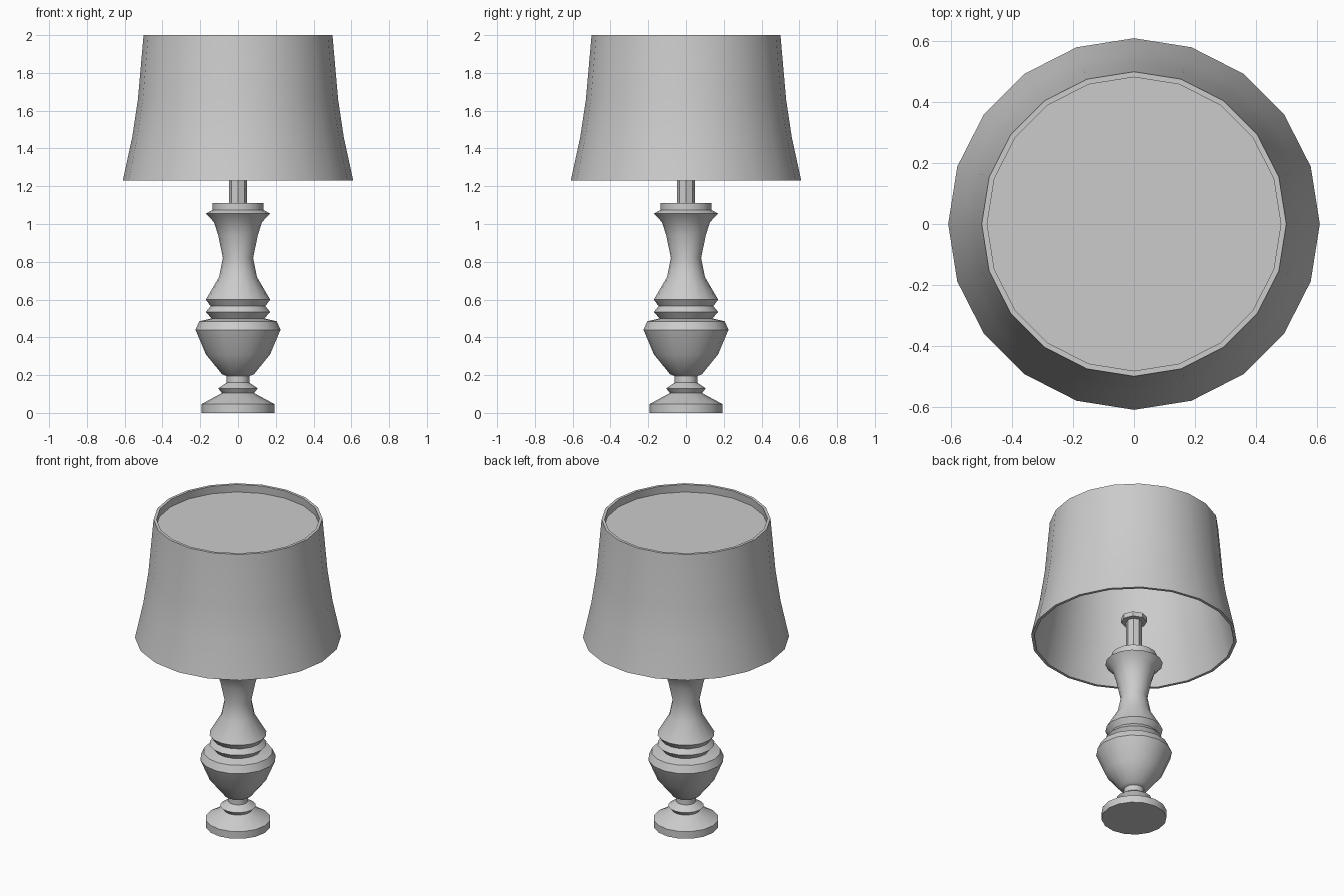
import bpy
import math

cube = bpy.data.objects.get("Cube")
if cube:
    bpy.data.objects.remove(cube, do_unlink=True)

GREY = (0.6, 0.6, 0.6, 1.0)
grey = bpy.data.materials.new("plain grey")
grey.use_nodes = True
grey.diffuse_color = GREY
for node in grey.node_tree.nodes:
    if node.type == 'BSDF_PRINCIPLED':
        node.inputs["Base Color"].default_value = GREY


def lathe(name, profile, sides, closed=False):
    """Turn a (radius, height) profile around z; open ends get flat caps."""
    verts, faces = [], []
    for r, z in profile:
        for i in range(sides):
            a = math.tau * i / sides
            verts.append((r * math.cos(a), r * math.sin(a), z))
    rows = len(profile)
    for j in range(rows if closed else rows - 1):
        low, high = j * sides, (j + 1) % rows * sides
        for i in range(sides):
            k = (i + 1) % sides
            faces.append((low + i, low + k, high + k, high + i))
    if not closed:
        faces.append(tuple(reversed(range(sides))))
        faces.append(tuple(range((rows - 1) * sides, rows * sides)))
    mesh = bpy.data.meshes.new(name)
    mesh.from_pydata(verts, [], faces)
    mesh.materials.append(grey)
    obj = bpy.data.objects.new(name, mesh)
    bpy.context.collection.objects.link(obj)
    bpy.ops.object.select_all(action='DESELECT')
    obj.select_set(True)
    bpy.context.view_layer.objects.active = obj
    bpy.ops.object.shade_smooth_by_angle(angle=math.radians(35))
    return obj


# Turned stand: foot, small ring, bowl, double ring, waisted column, collar
lathe("turned_stand", [
    (0.193, 0), (0.193, 0.047), (0.085, 0.105), (0.105, 0.13),
    (0.06, 0.16), (0.06, 0.195), (0.085, 0.205), (0.17, 0.31),
    (0.225, 0.44), (0.205, 0.485), (0.14, 0.5), (0.17, 0.535),
    (0.145, 0.565), (0.17, 0.6), (0.10, 0.72), (0.08, 0.82),
    (0.105, 0.94), (0.127, 1.01), (0.17, 1.055), (0.135, 1.075),
    (0.135, 1.11)], 16)

# Rod and the small holder on top of it
lathe("rod", [(0.047, 1.10), (0.047, 1.35)], 8)
lathe("bulb_holder", [(0.077, 1.34), (0.077, 1.37)], 8)

# Thin flared shade: outer wall going up, inner wall coming back down
outer = [(0.61, 1.23), (0.56, 1.46), (0.53, 1.66), (0.5, 2.0)]
inner = [(r - 0.018, z) for r, z in reversed(outer)]
lathe("shade", outer + inner, 20, closed=True)

# Flat panel just below the top rim
lathe("shade_top_panel", [(0.485, 1.94), (0.485, 1.95)], 20)
